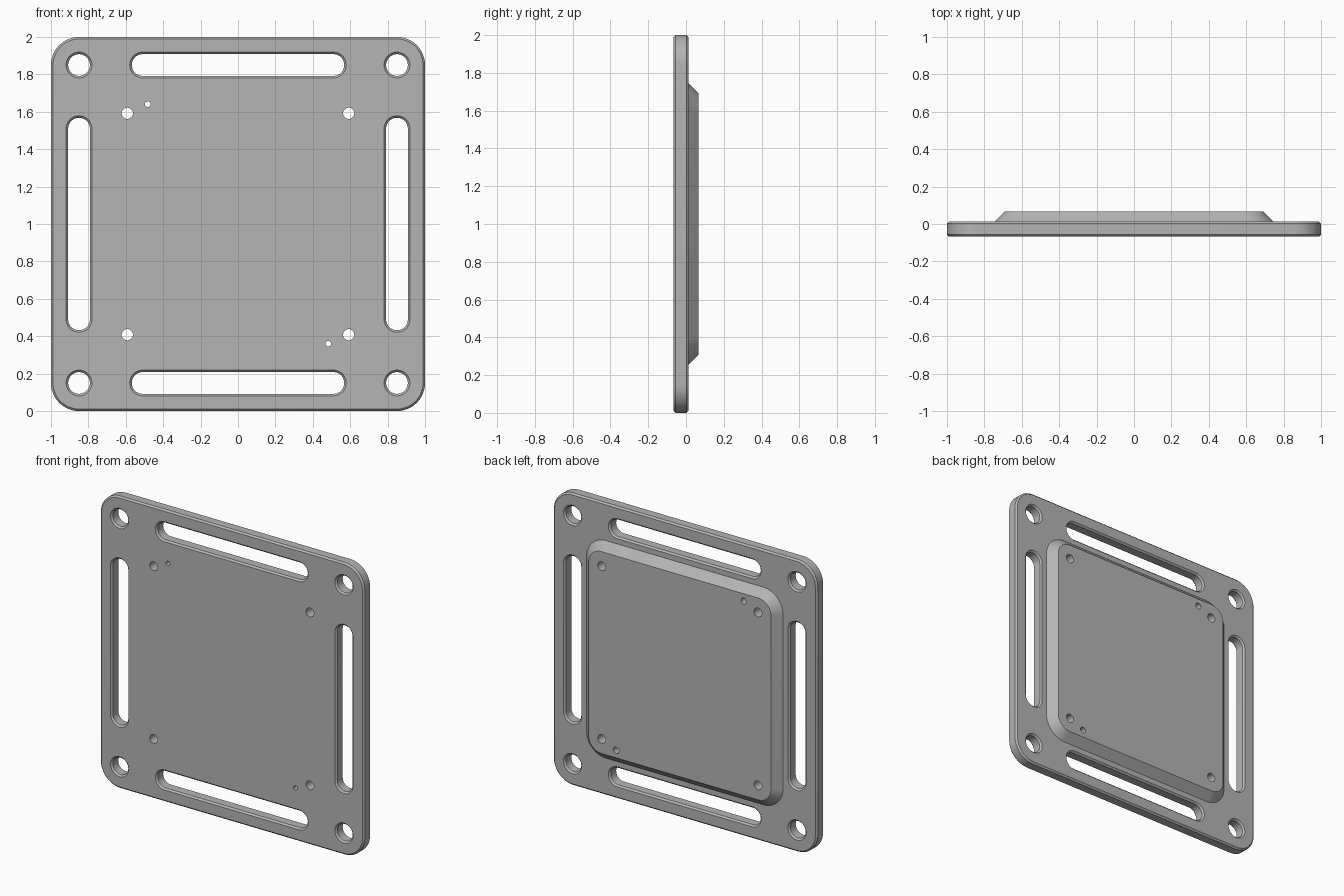
import bpy, bmesh, math

if "Cube" in bpy.data.objects:
    bpy.data.objects.remove(bpy.data.objects["Cube"], do_unlink=True)

FRONT, BACK, BOSS_BACK = -0.067, 0.013, 0.067
CHAMFER = 0.011
SEGMENTS = 12

grey = bpy.data.materials.new("machined_grey")
grey.use_nodes = True
grey.diffuse_color = (0.46, 0.46, 0.46, 1)
grey.node_tree.nodes["Principled BSDF"].inputs["Base Color"].default_value = grey.diffuse_color


def outline(half_w, half_h, radius):
    """Rounded rectangle; also gives slots and circles."""
    points = []
    for quarter, (sx, sz) in enumerate([(1, 1), (-1, 1), (-1, -1), (1, -1)]):
        for i in range(SEGMENTS + 1):
            a = (quarter + i / SEGMENTS) * math.pi / 2
            points.append((sx * (half_w - radius) + radius * math.cos(a),
                           sz * (half_h - radius) + radius * math.sin(a)))
    kept = [p for i, p in enumerate(points) if math.dist(p, points[i - 1]) > 1e-5]
    return kept


def loft(name, x, z, half_w, half_h, radius, sections):
    """Solid along y through (y, outward offset) sections of one outline."""
    bm = bmesh.new()
    rings = []
    for y, grow in sections:
        ring = outline(half_w + grow, half_h + grow, radius + grow)
        rings.append([bm.verts.new((x + px, y, z + pz)) for px, pz in ring])
    count = len(rings[0])
    for a, b in zip(rings, rings[1:]):
        for i in range(count):
            j = (i + 1) % count
            bm.faces.new((a[i], a[j], b[j], b[i]))
    bm.faces.new(rings[0])
    bm.faces.new(rings[-1])
    bmesh.ops.recalc_face_normals(bm, faces=bm.faces)
    mesh = bpy.data.meshes.new(name)
    bm.to_mesh(mesh)
    bm.free()
    mesh.materials.append(grey)
    obj = bpy.data.objects.new(name, mesh)
    bpy.context.collection.objects.link(obj)
    return obj


# Chamfered plate and the bevelled boss behind it
plate = loft("mounting_plate", 0, 1, 1, 1, 0.15,
             [(FRONT, -CHAMFER), (FRONT + CHAMFER, 0), (BACK - CHAMFER, 0), (BACK, -CHAMFER)])
boss = loft("raised_boss", 0, 1, 0.745, 0.745, 0.15,
            [(-0.02, 0), (BACK, 0), (BOSS_BACK, BACK - BOSS_BACK)])

# Openings through the plate, chamfered on both faces
over = 0.01
through = [(FRONT - over, CHAMFER + over), (FRONT + CHAMFER, 0),
           (BACK - CHAMFER, 0), (BACK + over, CHAMFER + over)]
straight = [(FRONT - 0.05, 0), (BOSS_BACK + 0.05, 0)]
stepped = [(FRONT - 0.05, 0), (BACK, 0), (BACK + 0.002, 0.006), (BOSS_BACK + 0.05, 0.006)]
r = 0.058
cutters = []
for s in (-1, 1):
    cutters.append(loft("slot_cutter", 0, 1 + s * 0.85, 0.568, r, r, through))
    cutters.append(loft("slot_cutter", s * 0.85, 1, r, 0.568, r, through))
    for t in (-1, 1):
        cutters.append(loft("corner_hole_cutter", s * 0.85, 1 + t * 0.85, r, r, r, through))
        cutters.append(loft("screw_hole_cutter", s * 0.592, 1 + t * 0.592, 0.03, 0.03, 0.03, straight))
    cutters.append(loft("pin_hole_cutter", s * 0.483, 1 - s * 0.64, 0.015, 0.015, 0.015, stepped))

# Join the boss, then cut every opening
for tool, operation in [(boss, 'UNION')] + [(c, 'DIFFERENCE') for c in cutters]:
    mod = plate.modifiers.new(tool.name, 'BOOLEAN')
    mod.operation = operation
    mod.solver = 'EXACT'
    mod.object = tool
bpy.context.view_layer.update()
graph = bpy.context.evaluated_depsgraph_get()
result = bpy.data.meshes.new_from_object(plate.evaluated_get(graph))
plate.modifiers.clear()
plate.data = result
for tool in [boss] + cutters:
    bpy.data.objects.remove(tool, do_unlink=True)

# Smooth round walls, crisp chamfer edges
bpy.ops.object.select_all(action='DESELECT')
plate.select_set(True)
bpy.context.view_layer.objects.active = plate
bpy.ops.object.shade_smooth_by_angle(angle=math.radians(25))
